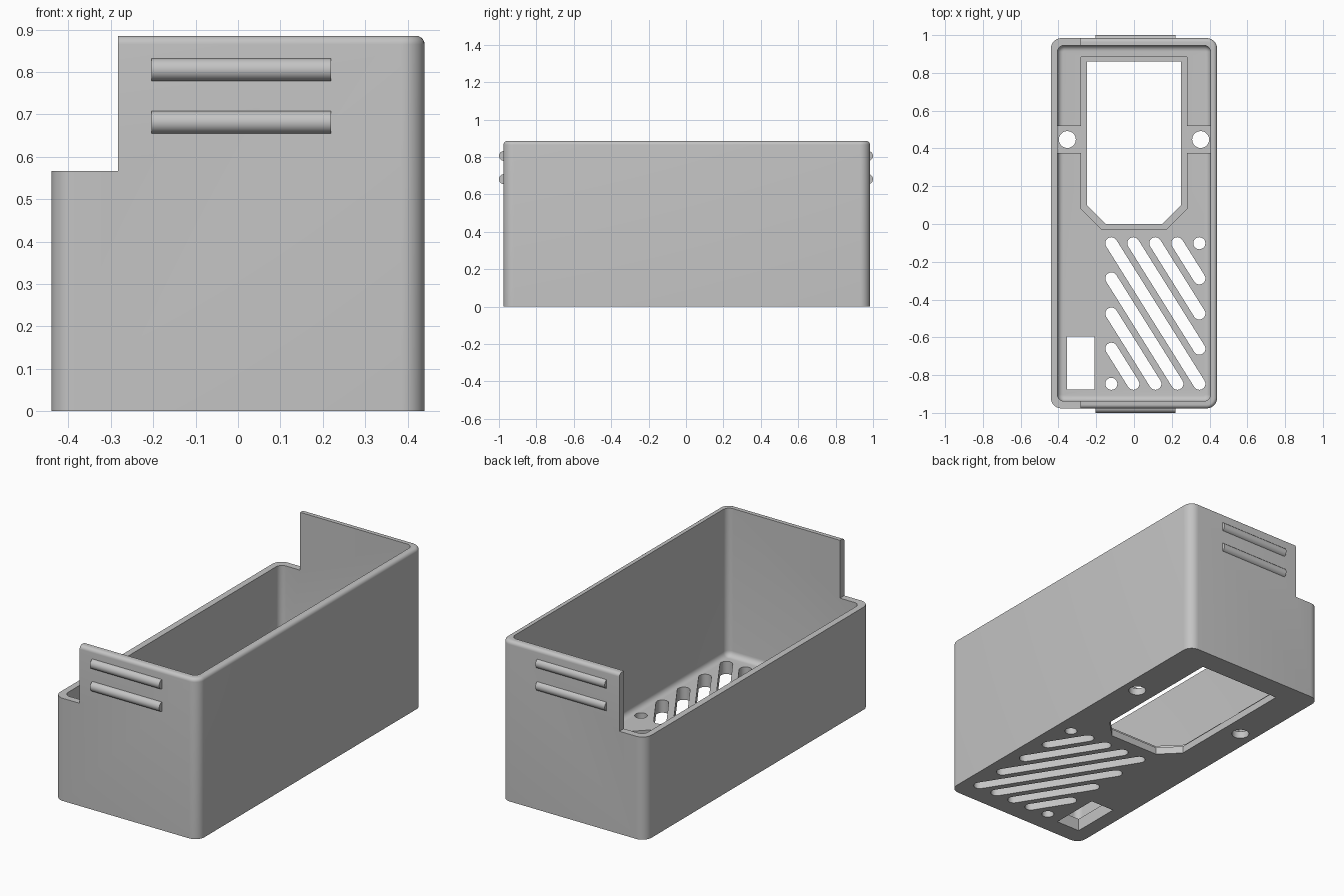
import bpy, bmesh, math
from mathutils import Vector

old = bpy.data.objects.get("Cube")
if old:
    bpy.data.objects.remove(old, do_unlink=True)

grey = bpy.data.materials.new("plain grey")
grey.use_nodes = True
colour = (0.55, 0.55, 0.55, 1)
grey.diffuse_color = colour
grey.node_tree.nodes["Principled BSDF"].inputs["Base Color"].default_value = colour


def loft(name, rings):
    """Closed solid through a stack of rings with equal point counts."""
    bm = bmesh.new()
    loops = [[bm.verts.new(p) for p in ring] for ring in rings]
    n = len(loops[0])
    for a, b in zip(loops, loops[1:]):
        for i in range(n):
            j = (i + 1) % n
            bm.faces.new((a[i], a[j], b[j], b[i]))
    bm.faces.new(loops[0][::-1])
    bm.faces.new(loops[-1])
    bmesh.ops.recalc_face_normals(bm, faces=bm.faces)
    mesh = bpy.data.meshes.new(name)
    bm.to_mesh(mesh)
    bm.free()
    mesh.materials.append(grey)
    obj = bpy.data.objects.new(name, mesh)
    bpy.context.collection.objects.link(obj)
    return obj


def prism(name, outline, z0, z1):
    return loft(name, [[(x, y, z) for x, y in outline] for z in (z0, z1)])


def block(name, x0, x1, y0, y1, z0, z1):
    return prism(name, [(x0, y0), (x1, y0), (x1, y1), (x0, y1)], z0, z1)


def rounded_ring(x0, x1, y0, y1, r, inset, z, steps=8):
    ring = []
    for k, (cx, cy) in enumerate([(x1 - r, y1 - r), (x0 + r, y1 - r),
                                  (x0 + r, y0 + r), (x1 - r, y0 + r)]):
        for i in range(steps + 1):
            a = math.pi / 2 * (k + i / steps)
            ring.append((cx + (r - inset) * math.cos(a), cy + (r - inset) * math.sin(a), z))
    return ring


def capsule(p, q, r, steps=10):
    p, q = Vector(p), Vector(q)
    d = q - p
    base = math.atan2(d.y, d.x) + math.pi / 2
    pts = []
    for c, start in ((p, base), (q, base + math.pi)):
        for i in range(steps):
            # a zero-length capsule becomes a full circle
            a = start + math.pi * i / (steps if d.length == 0 else steps - 1)
            pts.append((c.x + r * math.cos(a), c.y + r * math.sin(a)))
    return pts


def cut(target, cutter):
    mod = target.modifiers.new("cut", 'BOOLEAN')
    mod.operation = 'DIFFERENCE'
    mod.solver = 'EXACT'
    mod.object = cutter
    bpy.context.view_layer.objects.active = target
    bpy.ops.object.modifier_apply(modifier=mod.name)
    bpy.data.objects.remove(cutter, do_unlink=True)


def smooth(obj):
    bpy.ops.object.select_all(action='DESELECT')
    obj.select_set(True)
    bpy.context.view_layer.objects.active = obj
    bpy.ops.object.shade_smooth_by_angle(angle=math.radians(30))


FLOOR, LEDGE, TOP = 0.07, 0.04, 0.885
quarter = [math.pi / 2 * i / 6 for i in range(7)]

# Outer shell with a rounded upper rim
outer = (-0.44, 0.44, -0.976, 0.984, 0.055)
fillet = 0.02
levels = [(0, 0)] + [(fillet * (1 - math.cos(a)), TOP - fillet * (1 - math.sin(a))) for a in quarter]
case = loft("case_body", [rounded_ring(*outer, i, z) for i, z in levels])

# Hollow interior with a filleted floor
inner = (-0.405, 0.405, -0.938, 0.946, 0.035)
fillet = 0.03
levels = [(fillet * (1 - math.sin(a)), FLOOR + fillet * (1 - math.cos(a))) for a in quarter]
levels.append((0, 1))
cut(case, loft("cavity", [rounded_ring(*inner, i, z) for i, z in levels]))

# Lowered side
cut(case, block("side_notch", -0.6, -0.283, -1.2, 1.2, 0.566, 1.2))


# Window with a stepped ledge
def window(half, back, front, chamfer):
    return [(half, back), (-half, back), (-half, front + chamfer), (-half + chamfer, front),
            (half - chamfer, front), (half, front + chamfer)]


cut(case, prism("window_ledge", window(0.28, 0.885, -0.03, 0.11), LEDGE, 0.3))
cut(case, prism("window_opening", window(0.25, 0.86, 0, 0.1), -0.1, 0.3))

# Screw pockets and holes either side of the window
for s in (-1, 1):
    xs = sorted((s * 0.279, s * 0.4045))
    cut(case, block("screw_pocket", *xs, 0.375, 0.52, LEDGE, 0.15))
    hole = (s * 0.353, 0.447)
    cut(case, prism("screw_hole", capsule(hole, hole, 0.045), -0.1, 0.2))

# Diagonal vent slots on a regular lattice, shrinking to a round hole in two corners
vx = [-0.12 + 0.1165 * i for i in range(5)]
vy = [-0.102 - 0.186 * i for i in range(5)]
for k in range(5):
    ends = [((vx[0], vy[k]), (vx[4 - k], vy[4]))]
    if k:
        ends.append(((vx[k], vy[0]), (vx[4], vy[4 - k])))
    for p, q in ends:
        cut(case, prism("vent_slot", capsule(p, q, 0.032), -0.1, 0.2))

# Rectangular port
cut(case, block("port", -0.355, -0.21, -0.875, -0.595, -0.1, 0.2))
smooth(case)

# Half-round grip ribs on both end walls
R = 0.0265
for end, side in (("front", -1), ("back", 1)):
    for level, z in (("lower", 0.6815), ("upper", 0.8055)):
        rings = [[(x, side * (1 - R) + R * math.cos(math.tau * i / 32),
                   z + R * math.sin(math.tau * i / 32)) for i in range(32)]
                 for x in (-0.204, 0.219)]
        smooth(loft(f"{end}_{level}_rib", rings))
